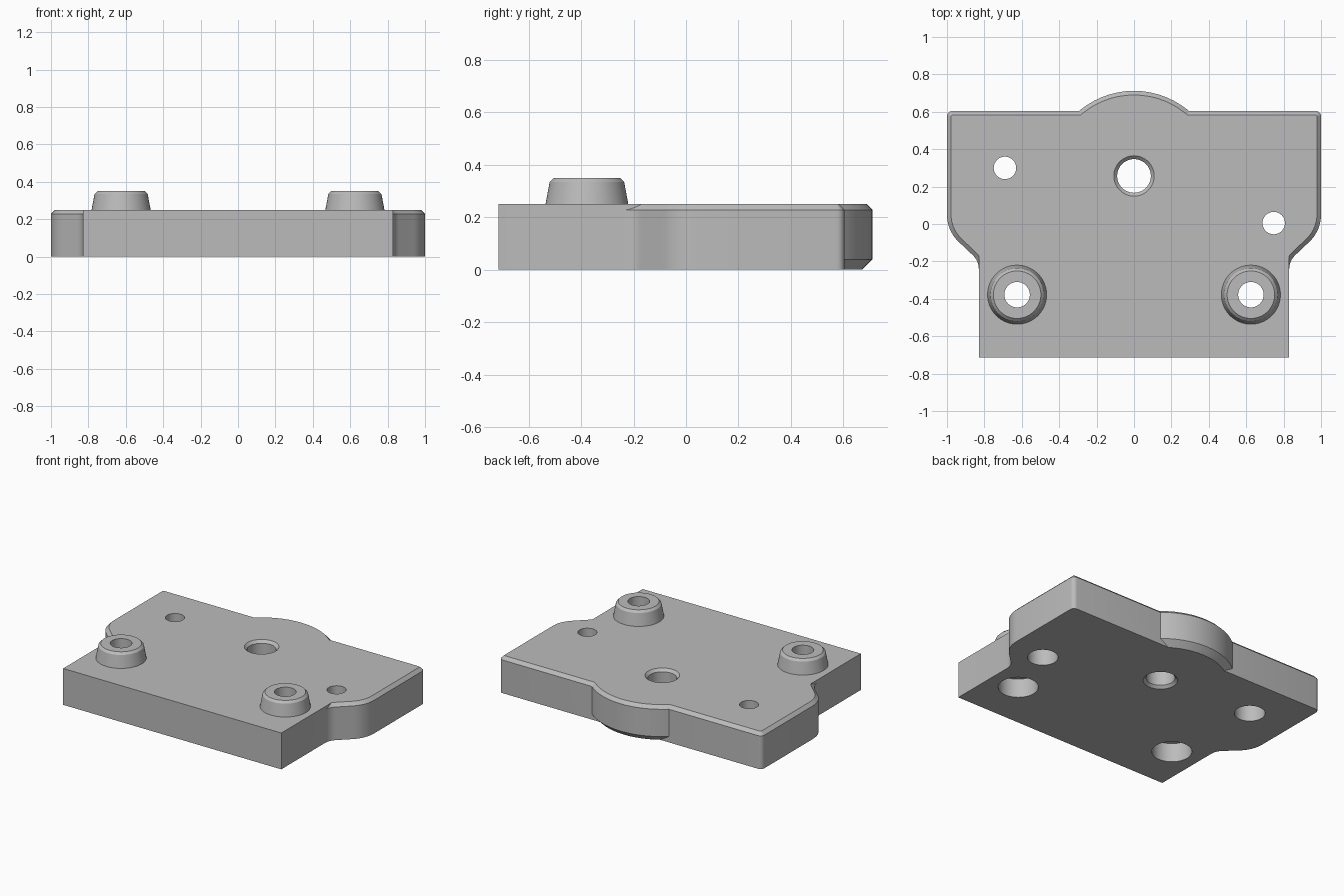
import bpy, bmesh
from math import sin, cos, pi, radians

cube = bpy.data.objects.get("Cube")
if cube:
    bpy.data.objects.remove(cube, do_unlink=True)

grey = bpy.data.materials.new("plain grey")
grey.use_nodes = True
grey.diffuse_color = (0.5, 0.5, 0.5, 1)
grey.node_tree.nodes["Principled BSDF"].inputs["Base Color"].default_value = (0.5, 0.5, 0.5, 1)

TOP = 0.25
SEGS = 64


def add_object(name, bm):
    bmesh.ops.recalc_face_normals(bm, faces=bm.faces)
    mesh = bpy.data.meshes.new(name)
    bm.to_mesh(mesh)
    bm.free()
    mesh.materials.append(grey)
    obj = bpy.data.objects.new(name, mesh)
    bpy.context.collection.objects.link(obj)
    return obj


def lathe(name, x, y, profile):
    """Closed solid of revolution from (radius, height) pairs."""
    bm = bmesh.new()
    rings = [[bm.verts.new((x + r * cos(2 * pi * i / SEGS), y + r * sin(2 * pi * i / SEGS), z))
              for i in range(SEGS)] for r, z in profile]
    for a, b in zip(rings, rings[1:]):
        for i in range(SEGS):
            j = (i + 1) % SEGS
            bm.faces.new((a[i], a[j], b[j], b[i]))
    bm.faces.new(rings[0])
    bm.faces.new(rings[-1])
    return add_object(name, bm)


def prism(name, outline, chamfer=0):
    """Upright prism with an optional chamfer around its top."""
    bm = bmesh.new()
    low = bm.faces.new([bm.verts.new((x, y, 0)) for x, y in outline])
    up = bmesh.ops.extrude_face_region(bm, geom=[low])["geom"]
    bmesh.ops.translate(bm, vec=(0, 0, TOP), verts=[v for v in up if isinstance(v, bmesh.types.BMVert)])
    bmesh.ops.recalc_face_normals(bm, faces=bm.faces)
    if chamfer:
        rim = [e for e in bm.edges if all(v.co.z > TOP / 2 for v in e.verts)]
        bmesh.ops.bevel(bm, geom=rim, offset=chamfer, segments=1, affect='EDGES')
    return add_object(name, bm)


def arc(cx, cy, r, start, end, steps):
    angles = [radians(start + (end - start) * i / steps) for i in range(steps + 1)]
    return [(cx + r * cos(a), cy + r * sin(a)) for a in angles]


def combine(target, tool, operation):
    mod = target.modifiers.new(operation.title(), 'BOOLEAN')
    mod.operation = operation
    mod.solver = 'EXACT'
    mod.object = tool
    bpy.context.view_layer.objects.active = target
    bpy.ops.object.modifier_apply(modifier=mod.name)
    bpy.data.objects.remove(tool, do_unlink=True)


# Wide rear body: rounded corner, shoulder curve, diagonal, inner fillet
side = arc(0.97, 0.575, 0.03, 90, 0, 5)
side += arc(0.8, 0.05, 0.2, 0, -45, 8)
side += arc(0.93, -0.24, 0.1, 135, 180, 6)
side.append((0.7, -0.24))
outline = side + [(-x, y) for x, y in reversed(side)]
plate = prism("mounting_plate", outline, 0.022)

# Narrow front block with sharp edges
combine(plate, prism("front_block", [(-0.83, -0.715), (0.83, -0.715), (0.83, -0.14), (-0.83, -0.14)]), 'UNION')

# Rounded bulge at the back, chamfered above and below
combine(plate, lathe("rear_bulge", 0, 0.257, [(0.415, 0), (0.455, 0.04), (0.455, 0.228), (0.433, TOP)]), 'UNION')

# Tapered bosses and their stepped holes
for x in (-0.625, 0.625):
    combine(plate, lathe("boss", x, -0.378, [(0.158, 0.2), (0.158, TOP), (0.142, 0.335), (0.127, 0.35)]), 'UNION')
    combine(plate, lathe("boss_hole", x, -0.378, [(0.125, -0.1), (0.125, 0.13), (0.068, 0.13), (0.068, 0.5)]), 'DIFFERENCE')

# Small stepped screw holes
for x, y in ((-0.69, 0.3), (0.747, 0.005)):
    combine(plate, lathe("screw_hole", x, y, [(0.096, -0.1), (0.096, 0.18), (0.06, 0.18), (0.06, 0.4)]), 'DIFFERENCE')

# Centre hole, chamfered at both ends
combine(plate, lathe("centre_hole", 0, 0.257, [(0.108, -0.1), (0.108, 0), (0.09, 0.018), (0.09, TOP - 0.018),
                                              (0.108, TOP), (0.108, 0.4)]), 'DIFFERENCE')

# Smooth the curved walls and keep the edges crisp
bpy.ops.object.select_all(action='DESELECT')
plate.select_set(True)
bpy.context.view_layer.objects.active = plate
bpy.ops.object.shade_smooth_by_angle(angle=radians(20))
